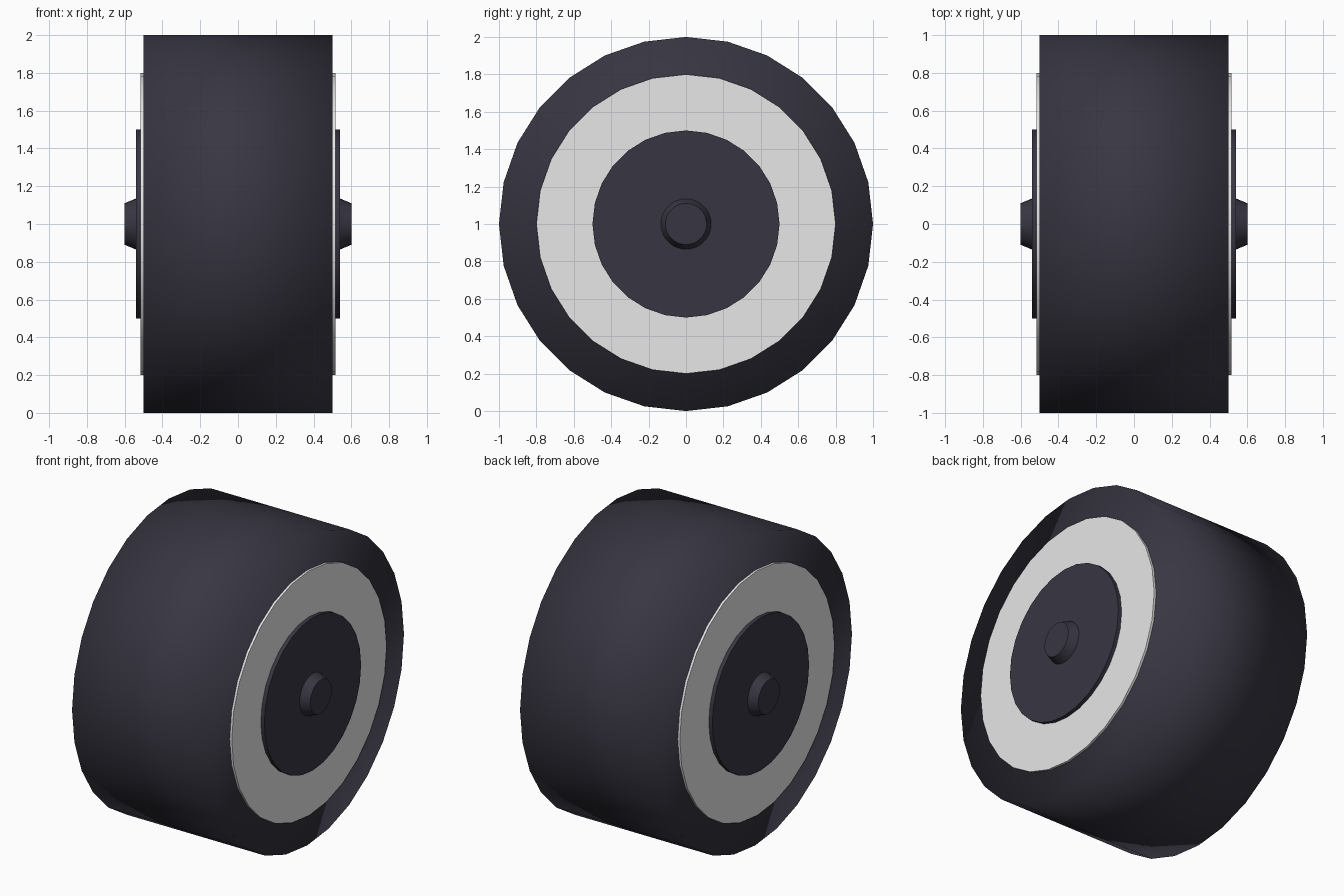
import bpy
from math import pi

SIDES = 28
CENTRE = (0, 0, 1)

cube = bpy.data.objects.get("Cube")
if cube:
    bpy.data.objects.remove(cube, do_unlink=True)


def make_material(name, colour):
    mat = bpy.data.materials.new(name)
    mat.use_nodes = True
    mat.diffuse_color = (*colour, 1)
    mat.node_tree.nodes["Principled BSDF"].inputs["Base Color"].default_value = (*colour, 1)
    return mat


rubber = make_material("dark rubber", (0.039, 0.037, 0.055))
metal = make_material("light grey", (0.8, 0.8, 0.8))


def disc(name, mat, r_inner, r_outer, x_inner, x_outer):
    """Round part along x, with its own radius at each end."""
    bpy.ops.mesh.primitive_cone_add(
        vertices=SIDES, radius1=r_inner, radius2=r_outer,
        depth=abs(x_outer - x_inner),
        location=((x_inner + x_outer) / 2, 0, CENTRE[2]),
        rotation=(0, pi / 2 if x_outer > x_inner else -pi / 2, 0))
    obj = bpy.context.object
    obj.name = name
    obj.data.materials.append(mat)
    return obj


# Tyre, softly shaded right over its edges
disc("tyre", rubber, 1, 1, -0.5, 0.5)
bpy.ops.object.shade_smooth()

# Stepped rim, hub plate and tapered axle cap on both sides
for side, s in (("left", 1), ("right", -1)):
    for part, mat, r1, r2, x1, x2 in (
            ("rim", metal, 0.8, 0.8, 0.49, 0.515),
            ("hub_plate", rubber, 0.5, 0.5, 0.51, 0.54),
            ("axle_cap", rubber, 0.135, 0.11, 0.54, 0.6)):
        disc(f"{side}_{part}", mat, r1, r2, s * x1, s * x2)
        bpy.ops.object.shade_smooth_by_angle(angle=pi / 8)
